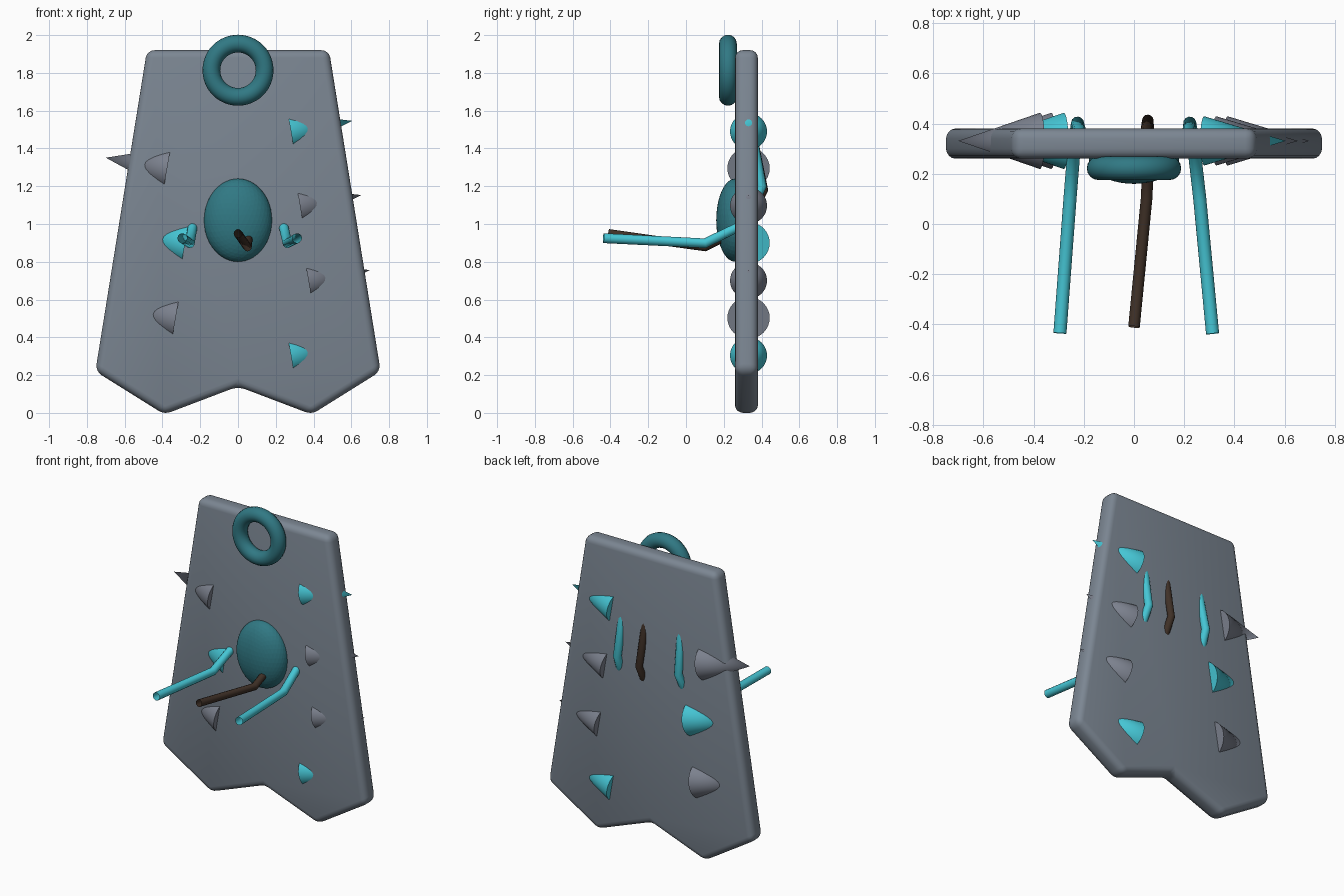
import bpy, math
from mathutils import Vector

if "Cube" in bpy.data.objects:
    bpy.data.objects.remove(bpy.data.objects["Cube"])


def material(name, rgb):
    m = bpy.data.materials.new(name)
    m.diffuse_color = (*rgb, 1)
    m.use_nodes = True
    m.node_tree.nodes["Principled BSDF"].inputs["Base Color"].default_value = m.diffuse_color
    return m


SLATE = material("slate", (0.20, 0.24, 0.29))
DARK = material("dark_slate", (0.20, 0.22, 0.27))
TEAL = material("teal", (0.03, 0.19, 0.23))
CYAN = material("cyan", (0.06, 0.56, 0.66))
BROWN = material("brown", (0.05, 0.03, 0.02))


def finish(name, mat, smooth=True):
    ob = bpy.context.object
    ob.name = name
    ob.data.materials.append(mat)
    if smooth:
        bpy.ops.object.shade_smooth_by_angle(angle=math.radians(40))
    return ob


# Tapered board with a notched lower edge
half = [(0, 0.14), (0.39, -0.008), (0.755, 0.22), (0.482, 1.92)]
outline = half + [(-x, z) for x, z in reversed(half[1:])]
n = len(outline)
verts = [(x, y, z) for y in (0.26, 0.38) for x, z in outline]
faces = [list(range(n)), list(range(2 * n - 1, n - 1, -1))]
faces += [[(i + 1) % n, i, i + n, (i + 1) % n + n] for i in range(n)]
mesh = bpy.data.meshes.new("board")
mesh.from_pydata(verts, [], faces)
board = bpy.data.objects.new("board", mesh)
bpy.context.collection.objects.link(board)
bpy.context.view_layer.objects.active = board
board.select_set(True)
bevel = board.modifiers.new("round_edges", 'BEVEL')
bevel.width = 0.04
bevel.segments = 4
bevel.limit_method = 'NONE'
bpy.ops.object.modifier_apply(modifier=bevel.name)
finish("board", SLATE)

# Ring at the top
bpy.ops.mesh.primitive_torus_add(major_radius=0.141, minor_radius=0.047,
                                 major_segments=48, minor_segments=16,
                                 location=(0, 0.222, 1.814),
                                 rotation=(math.pi / 2, 0, 0))
finish("top_ring", TEAL)

# Faceted oval boss in the middle
bpy.ops.mesh.primitive_ico_sphere_add(subdivisions=4, radius=1,
                                      location=(0, 0.26, 1.02))
bpy.context.object.scale = (0.18, 0.10, 0.22)
finish("centre_boss", TEAL, smooth=False)


# Sideways spikes pushed through the board, tips tilted slightly up
def spike(name, x, z, radius, mat):
    side = math.copysign(1, x)
    axis = Vector((0.325 * side, 0, 0.056))
    bpy.ops.mesh.primitive_cone_add(
        vertices=32, radius1=radius, radius2=0, depth=axis.length,
        location=Vector((x, 0.331, z)) + axis / 2,
        rotation=axis.to_track_quat('Z', 'Y').to_euler())
    finish(name, mat)


for i, (x, z, m) in enumerate([(-0.375, 1.295, DARK), (-0.28, 0.90, CYAN),
                               (-0.33, 0.503, DARK)]):
    spike(f"left_spike_{i + 1}", x, z, 0.112, m)
for i, (x, z, m) in enumerate([(0.28, 1.49, CYAN), (0.328, 1.097, DARK),
                               (0.373, 0.70, DARK), (0.28, 0.304, CYAN)]):
    spike(f"right_spike_{i + 1}", x, z, 0.098, m)


# Bent open tubes that run forward and surface again on the back
def tube(name, points, radius, mat):
    curve = bpy.data.curves.new(name, 'CURVE')
    curve.dimensions = '3D'
    curve.bevel_depth = radius
    curve.bevel_resolution = 4
    sp = curve.splines.new('POLY')
    sp.points.add(len(points) - 1)
    for p, co in zip(sp.points, points):
        p.co = (*co, 1)
    sp.use_smooth = True
    curve.materials.append(mat)
    ob = bpy.data.objects.new(name, curve)
    bpy.context.collection.objects.link(ob)


tube("left_tube", [(-0.295, -0.435, 0.925), (-0.255, 0.10, 0.898),
                   (-0.238, 0.31, 1.0), (-0.225, 0.402, 1.2),
                   (-0.21, 0.345, 1.5)], 0.026, CYAN)
tube("right_tube", [(0.313, -0.437, 0.925), (0.262, 0.10, 0.898),
                    (0.238, 0.31, 1.0), (0.222, 0.402, 1.2),
                    (0.215, 0.345, 1.5)], 0.026, CYAN)
tube("middle_tube", [(0.0, -0.41, 0.95), (0.05, 0.10, 0.878),
                     (0.06, 0.31, 0.98), (0.055, 0.413, 1.18),
                     (0.045, 0.345, 1.51)], 0.023, BROWN)
